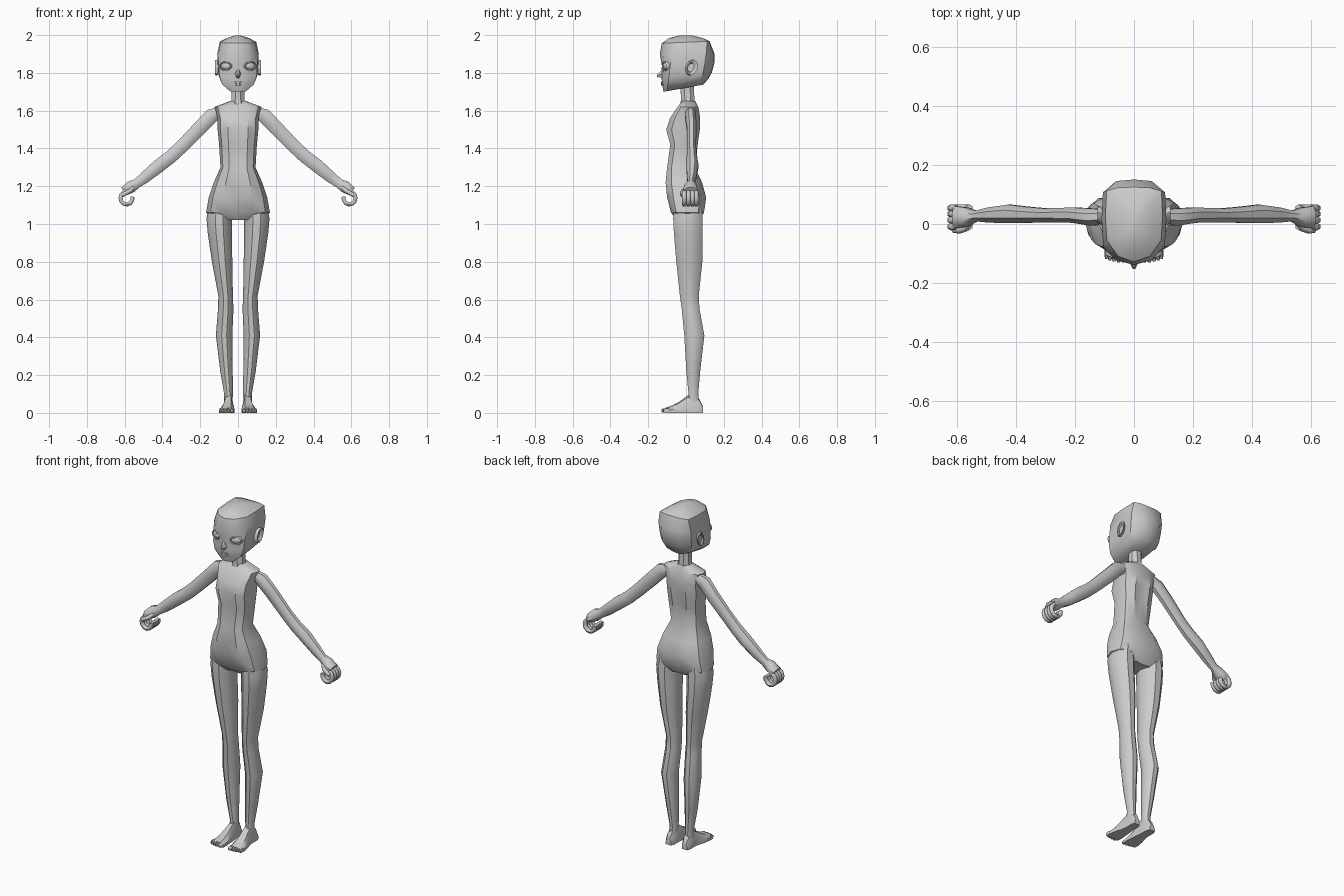
import bpy, bmesh, math
from mathutils import Vector

if "Cube" in bpy.data.objects:
    bpy.data.objects.remove(bpy.data.objects["Cube"])

grey = bpy.data.materials.new("plain grey")
grey.diffuse_color = (0.6, 0.6, 0.6, 1)
grey.use_nodes = True
grey.node_tree.nodes["Principled BSDF"].inputs["Base Color"].default_value = grey.diffuse_color


def loft(name, strips, mirror=False, angle=38):
    """Join each list of rings into a closed skin; several strips make one object."""
    bm = bmesh.new()
    for rings in strips:
        rows = [[bm.verts.new(p) for p in r] for r in rings]
        for a, b in zip(rows, rows[1:]):
            n = len(a)
            for i in range(n):
                bm.faces.new((a[i], a[(i + 1) % n], b[(i + 1) % n], b[i]))
        for row in (rows[0], rows[-1]):
            c = bm.verts.new(sum((v.co for v in row), Vector()) / len(row))
            for i in range(len(row)):
                bm.faces.new((row[i], row[(i + 1) % len(row)], c))
    bmesh.ops.recalc_face_normals(bm, faces=bm.faces)
    me = bpy.data.meshes.new(name)
    bm.to_mesh(me)
    bm.free()
    me.materials.append(grey)
    ob = bpy.data.objects.new(name, me)
    bpy.context.collection.objects.link(ob)
    bpy.ops.object.select_all(action='DESELECT')
    ob.select_set(True)
    bpy.context.view_layer.objects.active = ob
    bpy.ops.object.shade_smooth_by_angle(angle=math.radians(angle))
    if mirror:
        ob.modifiers.new("mirror", 'MIRROR').use_mirror_merge = False
    return ob


def oval(c, u, v, n=10, turn=0.5):
    c, u, v = Vector(c), Vector(u), Vector(v)
    return [c + u * math.cos(t) + v * math.sin(t)
            for t in (2 * math.pi * (i + turn) / n for i in range(n))]


def both_sides(half):
    return half + [Vector((-p.x, p.y, p.z)) for p in half[-2:0:-1]]


def tube(path, r, n=6):
    """Round tube along a path that lies mostly in the xz plane."""
    path = [Vector(p) for p in path]
    rings = []
    for i, p in enumerate(path):
        t = (path[min(i + 1, len(path) - 1)] - path[max(i - 1, 0)]).normalized()
        v = Vector((0, 1, 0))
        v = (v - t * v.dot(t)).normalized()
        rings.append(oval(p, t.cross(v) * r, v * r, n))
    return rings


# Torso: height, half width, front, back
section = [(0, .05), (.5, .0), (.86, .16), (1, .5), (.88, .83), (.45, 1), (0, .95)]
torso = [(1.65, .045, -.02, .05), (1.62, .125, -.045, .065), (1.56, .108, -.085, .075),
         (1.5, .108, -.105, .073), (1.42, .1, -.083, .062), (1.3, .093, -.1, .047),
         (1.22, .128, -.108, .085), (1.14, .155, -.1, .107), (1.06, .169, -.08, .095),
         (1.02, .09, -.045, .07)]
loft("torso", [[both_sides([Vector((w * a, f + (b - f) * d, z)) for a, d in section])
                for z, w, f, b in torso]])

# Neck
loft("neck", [[oval((0, (f + b) / 2, z), (w, 0, 0), (0, (b - f) / 2, 0), 8)
               for z, w, f, b in [(1.6, .055, -.035, .055), (1.66, .036, -.03, .047),
                                  (1.77, .036, -.033, .045)]]])

# Head: height, half width, front, front corner, back corner, back, tilt
head = [(1.7, .045, -.118, -.1, .05, .09, .18), (1.735, .088, -.126, -.097, .075, .115, .12),
        (1.78, .104, -.13, -.09, .09, .137, .08), (1.84, .108, -.128, -.083, .1, .151, .05),
        (1.9, .11, -.139, -.073, .107, .151, 0), (1.957, .097, -.128, -.055, .112, .125, .04),
        (1.984, .06, -.09, -.04, .07, .09, 0), (1.999, .012, -.03, -.01, .02, .03, 0)]
rings = []
for z, w, f, fc, bc, b, k in head:
    half = [(0, f), (.55, f + .25 * (fc - f)), (.95, fc), (1, (fc + bc) / 2), (.96, bc),
            (.55, b - .12 * (b - bc)), (0, b)]
    rings.append(both_sides([Vector((w * a, y, z + k * (y - f))) for a, y in half]))
loft("head", [rings])

# Nose and lips
loft("nose", [[oval((0, y, z), (w, 0, 0), (0, 0, h), 6, 0) for y, z, w, h in
               [(-.11, 1.8, .02, .034), (-.135, 1.792, .013, .02), (-.153, 1.784, .004, .006)]]])
loft("lips", [[oval((0, y, z), (w, 0, 0), (0, 0, .006), 8) for y, w in
               [(-.115, .024), (-.127, .022), (-.133, .01)]] for z in (1.739, 1.75)])

# Eyes: eyeball and lid rim, turned slightly outward
out = Vector((.35, -.94, 0))
side = Vector((.94, .35, 0))
eye = Vector((.063, -.106, 1.836))
up = Vector((0, 0, 1))
loft("eyeball", [[oval(eye + out * d, side * .028 * s, up * .019 * s, 12)
                  for d, s in [(-.01, 1), (.004, 1), (.01, .8), (.013, .4)]]], True)
loft("eyelid", [[oval(eye + out * d, side * (.029 * s), up * (.021 * s), 12)
                 for d, s in [(-.012, 1.35), (.007, 1.2), (.011, 1.1), (.008, .97), (-.006, .95)]]],
     True)

# Ears: dished ovals
loft("ear", [[oval((x, .02 + (x - .1) * .6, 1.828), (0, .03 * s, 0), (0, .008 * s, .042 * s))
              for x, s in [(.095, .75), (.113, 1), (.123, .95), (.121, .75), (.111, .55)]]], True)

# Arms: x, z, thickness, front, back; sections stand square to the path
arm = [(.085, 1.6, .05, .0, .05), (.14, 1.573, .084, -.008, .055), (.2, 1.51, .082, .002, .058),
       (.3, 1.408, .076, .004, .055), (.355, 1.357, .076, .002, .06), (.42, 1.307, .077, 0, .068),
       (.49, 1.249, .066, .003, .058), (.535, 1.215, .054, .008, .046),
       (.568, 1.196, .07, -.012, .058), (.605, 1.172, .052, -.018, .064)]
rings = []
for i, (x, z, w, f, b) in enumerate(arm):
    p, q = arm[max(i - 1, 0)], arm[min(i + 1, len(arm) - 1)]
    t = Vector((q[0] - p[0], 0, q[1] - p[1])).normalized()
    rings.append(oval((x, (f + b) / 2, z), Vector((-t.z, 0, t.x)) * w / 2,
                      (0, (b - f) / 2, 0), 8))
loft("arm", [rings], True, 46)

# Curled fingers and thumb
fingers = []
for y in (-.009, .013, .034, .054):
    arc = [math.radians(65 - 32 * i) for i in range(9)]
    fingers.append(tube([(.59 + .032 * math.cos(a), y, 1.138 + .035 * math.sin(a))
                         for a in arc], .0125))
loft("fingers", fingers, True, 62)
loft("thumb", [tube([(.555, .005, 1.192), (.572, -.014, 1.175), (.592, -.02, 1.165),
                     (.612, -.018, 1.152)], .0125)], True, 62)

# Legs: height, inner, outer, front, back
leg = [(1.11, .03, .15, -.065, .085), (1.03, .033, .167, -.072, .092), (.95, .033, .16, -.068, .092),
       (.8, .03, .138, -.055, .09), (.62, .027, .104, -.035, .07), (.55, .024, .106, -.025, .074),
       (.41, .03, .117, -.012, .1), (.22, .028, .094, 0, .077), (.1, .027, .073, .012, .066),
       (.04, .03, .075, .0, .075)]
loft("leg", [[oval(((i + o) / 2, (f + b) / 2, z), ((o - i) / 2, 0, 0), (0, (b - f) / 2, 0), 10, 0)
              for z, i, o, f, b in leg]], True)

# Feet: depth, inner, outer, top height; flat soles
foot = [(.09, .036, .07, .035), (.07, .028, .078, .075), (.03, .027, .076, .105),
        (0, .025, .08, .086), (-.04, .021, .092, .056), (-.08, .018, .1, .037),
        (-.112, .019, .099, .026)]
rings = []
for y, i, o, h in foot:
    m, r = (i + o) / 2, (o - i) * .28
    rings.append([Vector(p) for p in ((i, y, 0), (o, y, 0), (o, y, h * .45), (m + r, y, h * .88),
                                      (m - r, y, h), (i, y, h * .55))])
loft("foot", [rings], True)

# Toes: centre and half width, length
toes = []
for x, w, y in [(.032, .012, -.131), (.052, .008, -.13), (.068, .008, -.127),
                (.082, .007, -.123), (.094, .006, -.118)]:
    toes.append([oval((x, d, .012), (w * s, 0, 0), (0, 0, .012 * s), 6, 0)
                 for d, s in [(-.09, 1), (y + .008, 1), (y, .6)]])
loft("toes", toes, True, 62)
